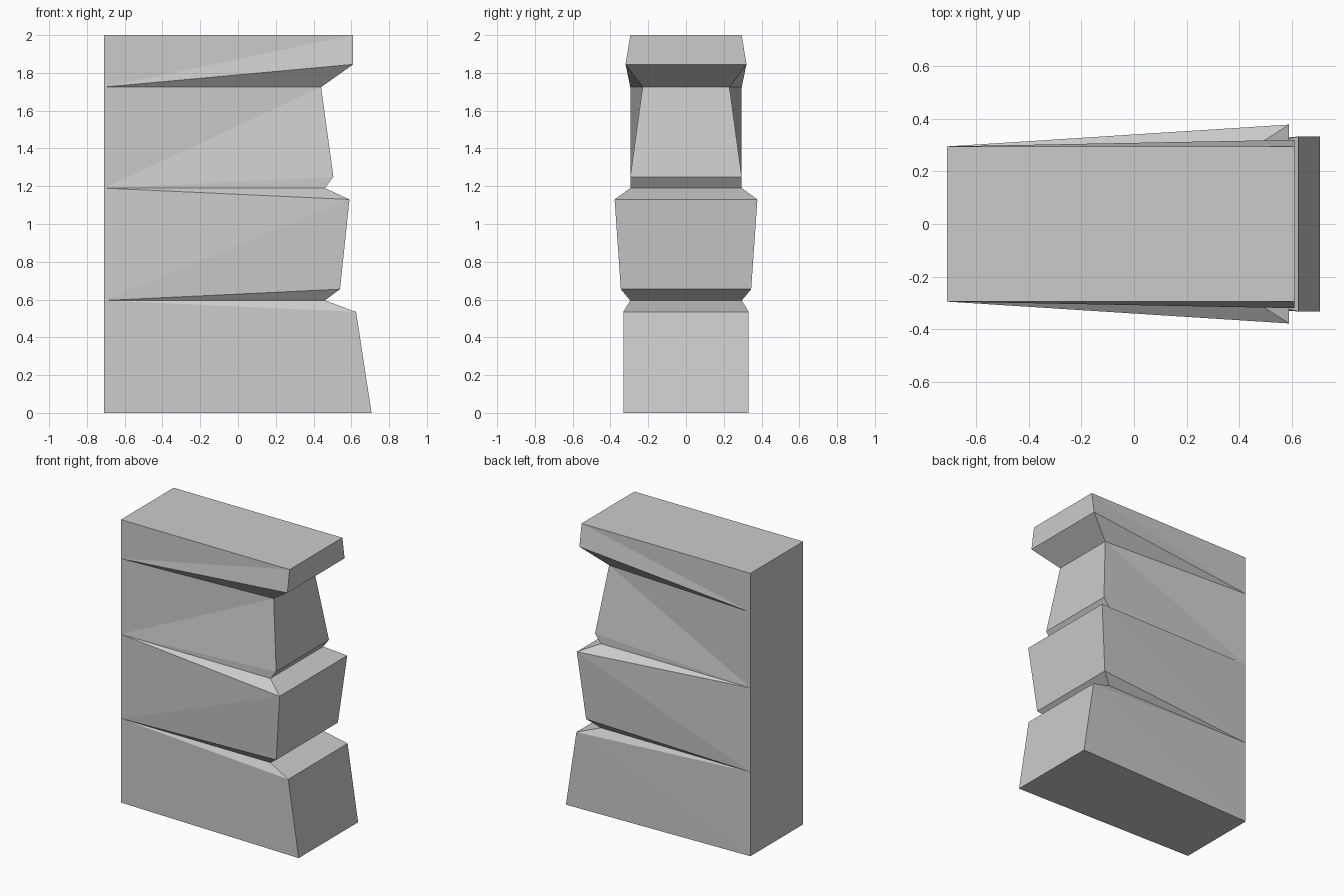
import bpy, bmesh

cube = bpy.data.objects.get("Cube")
if cube:
    bpy.data.objects.remove(cube)

stone = bpy.data.materials.new("plain_grey")
stone.use_nodes = True
grey = (0.6, 0.6, 0.6, 1)
stone.diffuse_color = grey
stone.node_tree.nodes["Principled BSDF"].inputs["Base Color"].default_value = grey

BACK_X, BACK_HALF = -0.71, 0.295

# Section rings: front height, front x, front half width, height at the back
RINGS = [
    (0.00, 0.707, 0.332, 0.00),
    (0.535, 0.625, 0.332, 0.595),
    (0.595, 0.46, 0.295, 0.595),
    (0.655, 0.54, 0.345, 0.595),
    (1.13, 0.59, 0.378, 1.19),
    (1.19, 0.46, 0.295, 1.19),
    (1.25, 0.505, 0.295, 1.19),
    (1.725, 0.44, 0.23, 1.725),
    (1.845, 0.61, 0.32, 1.725),
    (2.00, 0.61, 0.295, 2.00),
]

bm = bmesh.new()
back_verts = {}


def back(side, z):
    # Grooves taper to a shared point on the back edge
    if (side, z) not in back_verts:
        back_verts[side, z] = bm.verts.new((BACK_X, side * BACK_HALF, z))
    return back_verts[side, z]


rings = []
for z, x, half, back_z in RINGS:
    rings.append({s: (back(s, back_z), bm.verts.new((x, s * half, z))) for s in (-1, 1)})

for low, high in zip(rings, rings[1:]):
    # Front strip
    bm.faces.new((low[-1][1], low[1][1], high[1][1], high[-1][1]))
    # Side strips, split from low back to high front
    for s in (-1, 1):
        bm.faces.new((low[s][0], low[s][1], high[s][1]))
        if low[s][0] is not high[s][0]:
            bm.faces.new((low[s][0], high[s][1], high[s][0]))
    # Flat back
    if low[1][0] is not high[1][0]:
        bm.faces.new((low[1][0], low[-1][0], high[-1][0], high[1][0]))

# Bottom and top caps
for ring in (rings[0], rings[-1]):
    bm.faces.new((ring[-1][0], ring[-1][1], ring[1][1], ring[1][0]))

bmesh.ops.recalc_face_normals(bm, faces=bm.faces)
mesh = bpy.data.meshes.new("stepped_pillar")
bm.to_mesh(mesh)
bm.free()
mesh.materials.append(stone)
pillar = bpy.data.objects.new("stepped_pillar", mesh)
bpy.context.collection.objects.link(pillar)
